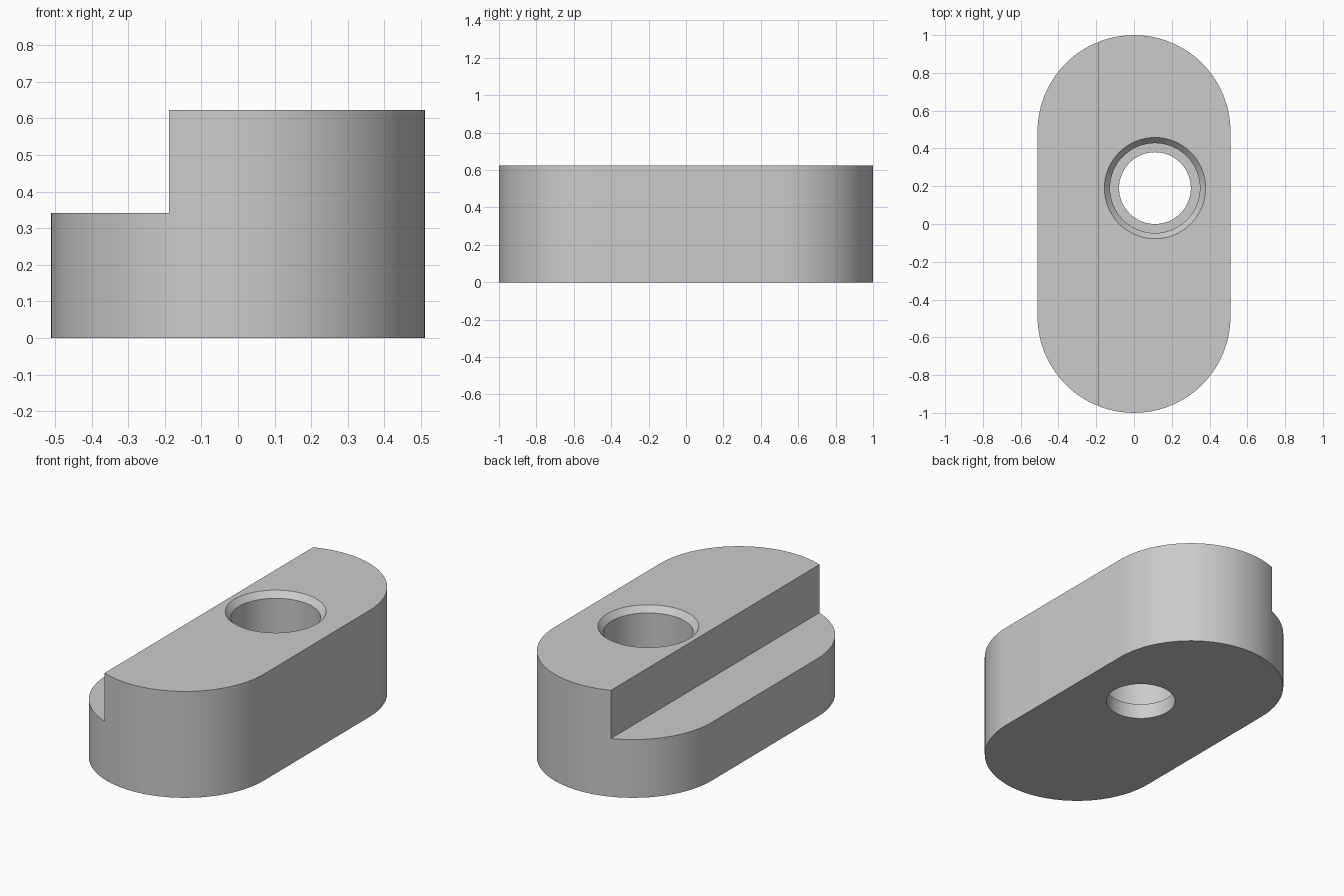
import bpy
import bmesh
import math

RADIUS, HALF_STRAIGHT, HEIGHT = 0.511, 0.489, 0.623
STEP_X, STEP_Z = -0.189, 0.341
HOLE_X, HOLE_Y = 0.111, 0.19
ARC_STEPS, HOLE_STEPS = 36, 64

old = bpy.data.objects.get("Cube")
if old:
    bpy.data.objects.remove(old, do_unlink=True)

grey = bpy.data.materials.new("plain_grey")
grey.use_nodes = True
colour = (0.6, 0.6, 0.6, 1)
grey.diffuse_color = colour
grey.node_tree.nodes["Principled BSDF"].inputs["Base Color"].default_value = colour


def make_object(name, bm):
    bmesh.ops.recalc_face_normals(bm, faces=bm.faces)
    mesh = bpy.data.meshes.new(name)
    bm.to_mesh(mesh)
    bm.free()
    mesh.materials.append(grey)
    obj = bpy.data.objects.new(name, mesh)
    bpy.context.collection.objects.link(obj)
    return obj


def cut(target, cutter):
    """Subtract the cutter from the target, then discard it."""
    cutter.hide_render = True
    mod = target.modifiers.new("cut", 'BOOLEAN')
    mod.operation = 'DIFFERENCE'
    mod.solver = 'EXACT'
    mod.object = cutter
    bpy.ops.object.select_all(action='DESELECT')
    bpy.context.view_layer.objects.active = target
    target.select_set(True)
    bpy.ops.object.modifier_apply(modifier=mod.name)
    bpy.data.objects.remove(cutter, do_unlink=True)


# Body: rounded-end block
bm = bmesh.new()
outline = []
for start, side in ((0, 1), (math.pi, -1)):
    for i in range(ARC_STEPS + 1):
        a = start + math.pi * i / ARC_STEPS
        outline.append(bm.verts.new((RADIUS * math.cos(a),
                                     side * HALF_STRAIGHT + RADIUS * math.sin(a), 0)))
base = bm.faces.new(outline)
top = bmesh.ops.extrude_face_region(bm, geom=[base])
bmesh.ops.translate(bm, vec=(0, 0, HEIGHT),
                    verts=[v for v in top["geom"] if isinstance(v, bmesh.types.BMVert)])
body = make_object("stepped_block", bm)

# Step: remove the upper right side along the full length
bm = bmesh.new()
bmesh.ops.create_cube(bm, size=1)
bmesh.ops.scale(bm, vec=(1, 3, 1), verts=bm.verts)
bmesh.ops.translate(bm, vec=(STEP_X - 0.5, 0, STEP_Z + 0.5), verts=bm.verts)
cut(body, make_object("step_cutter", bm))

# Hole: small through bore, wide bore above it, chamfered mouth
profile = [(0.19, -0.1), (0.19, 0.09), (0.238, 0.09),
           (0.238, HEIGHT - 0.034), (0.268, HEIGHT), (0.268, HEIGHT + 0.1)]
bm = bmesh.new()
rings = []
for r, z in profile:
    angles = [math.tau * i / HOLE_STEPS for i in range(HOLE_STEPS)]
    rings.append([bm.verts.new((HOLE_X + r * math.cos(a), HOLE_Y + r * math.sin(a), z))
                  for a in angles])
for low, high in zip(rings, rings[1:]):
    for i in range(HOLE_STEPS):
        j = (i + 1) % HOLE_STEPS
        bm.faces.new((low[i], low[j], high[j], high[i]))
bm.faces.new(rings[0])
bm.faces.new(rings[-1])
cut(body, make_object("hole_cutter", bm))

# Smooth the curved walls, keep the edges sharp
bpy.ops.object.select_all(action='DESELECT')
bpy.context.view_layer.objects.active = body
body.select_set(True)
bpy.ops.object.shade_smooth_by_angle(angle=math.radians(25))
